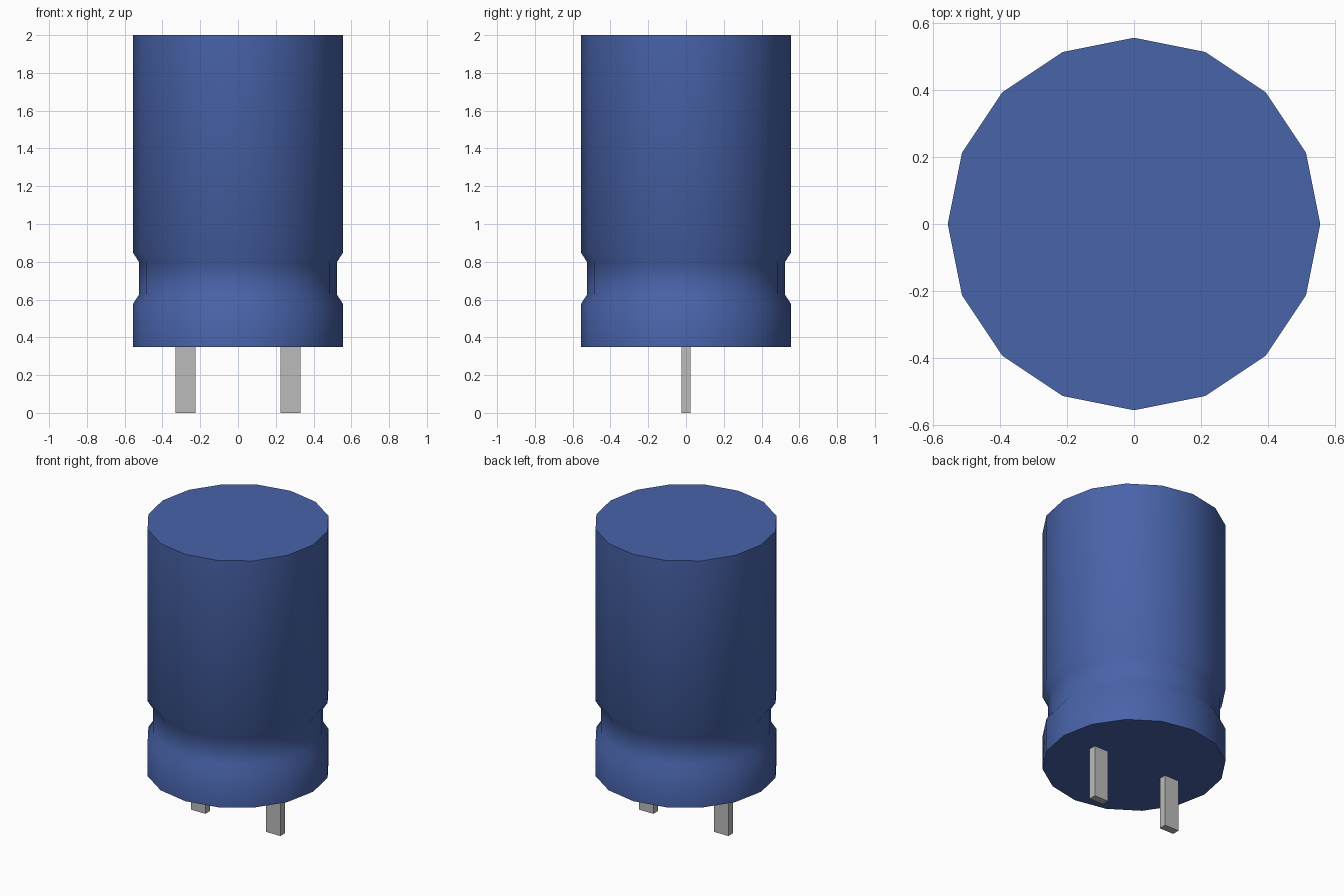
import bpy, bmesh, math

if "Cube" in bpy.data.objects:
    bpy.data.objects.remove(bpy.data.objects["Cube"])


def material(name, rgb):
    m = bpy.data.materials.new(name)
    m.diffuse_color = (*rgb, 1.0)
    m.use_nodes = True
    m.node_tree.nodes["Principled BSDF"].inputs["Base Color"].default_value = m.diffuse_color
    return m


def add_object(name, bm, mat):
    bmesh.ops.recalc_face_normals(bm, faces=bm.faces)
    mesh = bpy.data.meshes.new(name)
    bm.to_mesh(mesh)
    bm.free()
    mesh.materials.append(mat)
    obj = bpy.data.objects.new(name, mesh)
    bpy.context.collection.objects.link(obj)
    return obj


blue = material("blue sleeve", (0.065, 0.125, 0.40))
grey = material("grey metal", (0.50, 0.50, 0.50))

# Can body: 16-sided turned profile with a crimped groove, closed by flat caps
SIDES = 16
profile = [(0.557, 0.348), (0.557, 0.575), (0.523, 0.628),
           (0.523, 0.797), (0.557, 0.85), (0.557, 2.0)]
bm = bmesh.new()
rings = []
for r, z in profile:
    rings.append([bm.verts.new((r * math.cos(2 * math.pi * i / SIDES),
                                r * math.sin(2 * math.pi * i / SIDES), z))
                  for i in range(SIDES)])
for low, high in zip(rings, rings[1:]):
    for i in range(SIDES):
        j = (i + 1) % SIDES
        bm.faces.new((low[i], low[j], high[j], high[i]))
bm.faces.new(rings[0][::-1])
bm.faces.new(rings[-1])
body = add_object("can_body", bm, blue)
bpy.context.view_layer.objects.active = body
body.select_set(True)
bpy.ops.object.shade_smooth_by_angle(angle=math.radians(60))

# Two flat leads under the can
for name, side in (("left_lead", -1), ("right_lead", 1)):
    bm = bmesh.new()
    bmesh.ops.create_cube(bm, size=1.0)
    bmesh.ops.scale(bm, vec=(0.106, 0.05, 0.35), verts=bm.verts)
    bmesh.ops.translate(bm, vec=(side * 0.278, 0, 0.175), verts=bm.verts)
    add_object(name, bm, grey)
